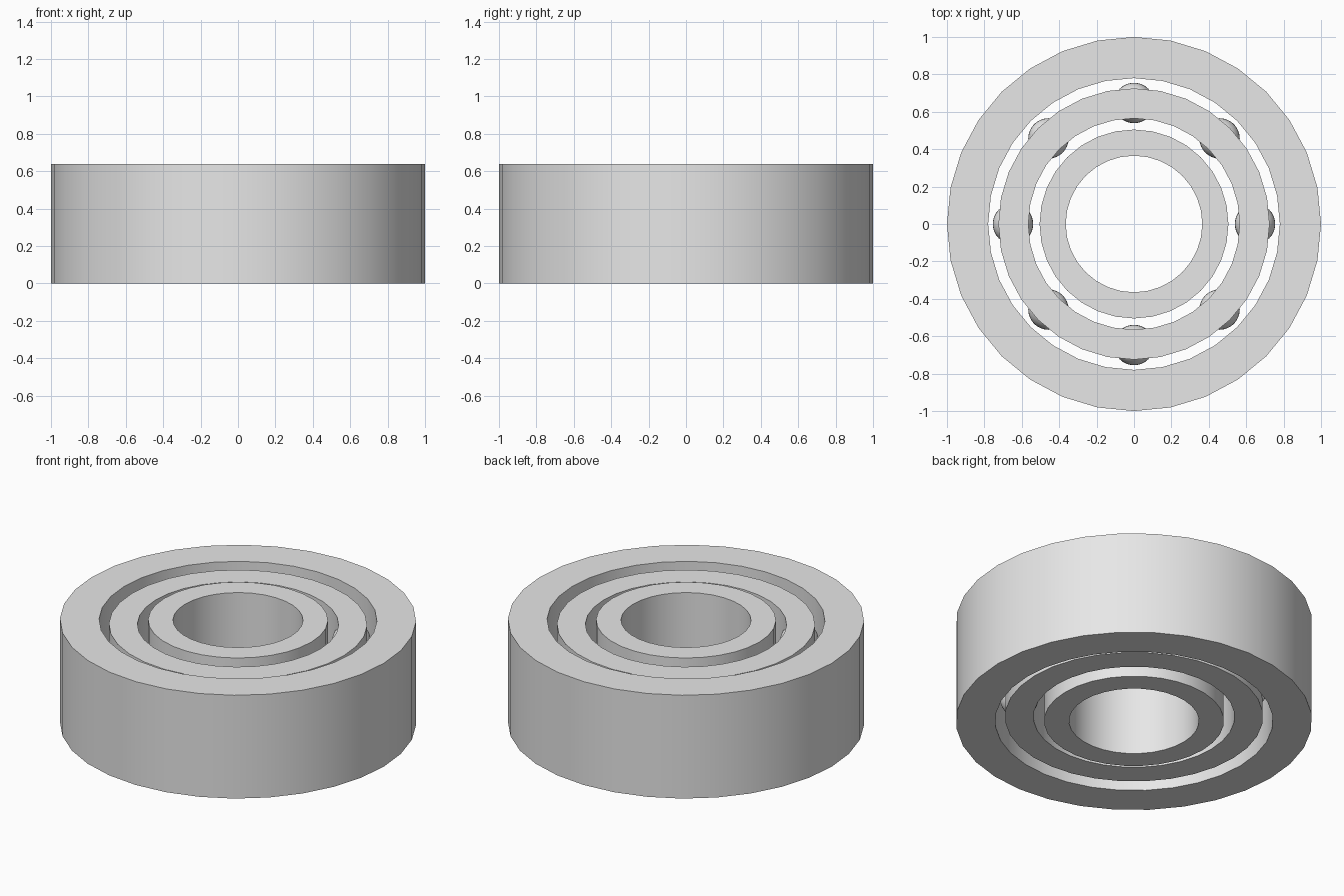
import bpy
import bmesh
import math

HEIGHT = 0.64
SIDES = 32

old = bpy.data.objects.get("Cube")
if old:
    bpy.data.objects.remove(old, do_unlink=True)

steel = bpy.data.materials.new("light_grey_steel")
steel.use_nodes = True
colour = (0.8, 0.8, 0.8, 1)
steel.diffuse_color = colour
steel.node_tree.nodes["Principled BSDF"].inputs["Base Color"].default_value = colour


def finish(name, bm):
    """Turn a bmesh into a smooth object with sharp rims."""
    bmesh.ops.recalc_face_normals(bm, faces=bm.faces)
    mesh = bpy.data.meshes.new(name)
    bm.to_mesh(mesh)
    bm.free()
    obj = bpy.data.objects.new(name, mesh)
    bpy.context.collection.objects.link(obj)
    mesh.materials.append(steel)
    bpy.ops.object.select_all(action="DESELECT")
    obj.select_set(True)
    bpy.context.view_layer.objects.active = obj
    bpy.ops.object.shade_smooth_by_angle(angle=math.radians(35))
    return obj


def ring(name, inner, outer, bottom, top):
    """Spin a rectangular section about the z axis."""
    bm = bmesh.new()
    corners = [(inner, bottom), (outer, bottom), (outer, top), (inner, top)]
    verts = [bm.verts.new((r, 0, z)) for r, z in corners]
    edges = [bm.edges.new((verts[i], verts[(i + 1) % 4])) for i in range(4)]
    bmesh.ops.spin(bm, geom=verts + edges, cent=(0, 0, 0), axis=(0, 0, 1),
                   angle=math.tau, steps=SIDES, use_merge=True)
    bmesh.ops.remove_doubles(bm, verts=bm.verts, dist=0.0001)
    return finish(name, bm)


# Races and the slightly recessed cage between them
ring("outer_race", 0.78, 1.0, 0, HEIGHT)
ring("inner_race", 0.365, 0.505, 0, HEIGHT)
ring("ball_cage", 0.565, 0.725, 0.027, HEIGHT - 0.027)

# Two rows of eight balls held in the cage
for row, z in (("lower", 0.18), ("upper", HEIGHT - 0.18)):
    for i in range(8):
        angle = i * math.tau / 8
        bm = bmesh.new()
        bmesh.ops.create_uvsphere(bm, u_segments=SIDES, v_segments=16, radius=0.108)
        ball = finish(f"{row}_ball_{i + 1}", bm)
        ball.location = (0.647 * math.cos(angle), 0.647 * math.sin(angle), z)
